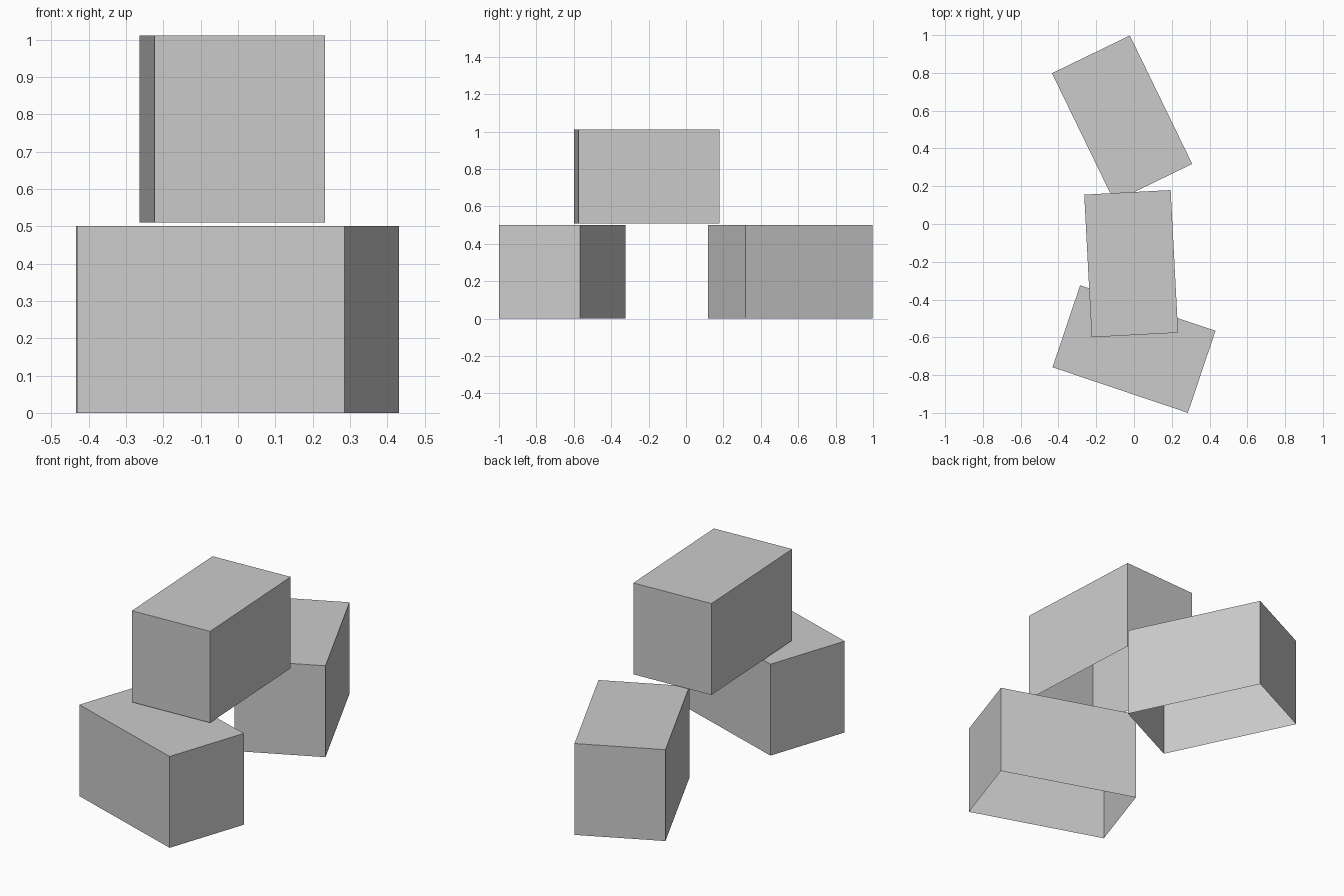
import bpy
import bmesh
from math import radians

cube = bpy.data.objects.get("Cube")
if cube:
    bpy.data.objects.remove(cube, do_unlink=True)

WIDTH, LENGTH, HEIGHT = 0.458, 0.756, 0.501

# Single plain grey for every block
grey = bpy.data.materials.new("light_grey")
grey.use_nodes = True
colour = (0.6, 0.6, 0.6, 1)
grey.diffuse_color = colour
grey.node_tree.nodes["Principled BSDF"].inputs["Base Color"].default_value = colour


def hollow_block(name, x, y, base, turn):
    """Thin-walled block, open underneath, with its origin at the base."""
    bm = bmesh.new()
    bmesh.ops.create_cube(bm, size=1)
    for v in bm.verts:
        v.co.x *= WIDTH
        v.co.y *= LENGTH
        v.co.z = (v.co.z + 0.5) * HEIGHT
    bm.normal_update()
    underside = [f for f in bm.faces if f.normal.z < -0.5]
    bmesh.ops.delete(bm, geom=underside, context="FACES_ONLY")
    mesh = bpy.data.meshes.new(name)
    bm.to_mesh(mesh)
    bm.free()
    mesh.materials.append(grey)
    obj = bpy.data.objects.new(name, mesh)
    obj.location = (x, y, base)
    obj.rotation_euler.z = radians(turn)
    bpy.context.collection.objects.link(obj)


# Two blocks on the ground and one resting above them
hollow_block("front_block", 0, -0.662, 0, 71.4)
hollow_block("back_block", -0.063, 0.558, 0, 25.9)
hollow_block("upper_block", -0.015, -0.21, 0.51, 3)
